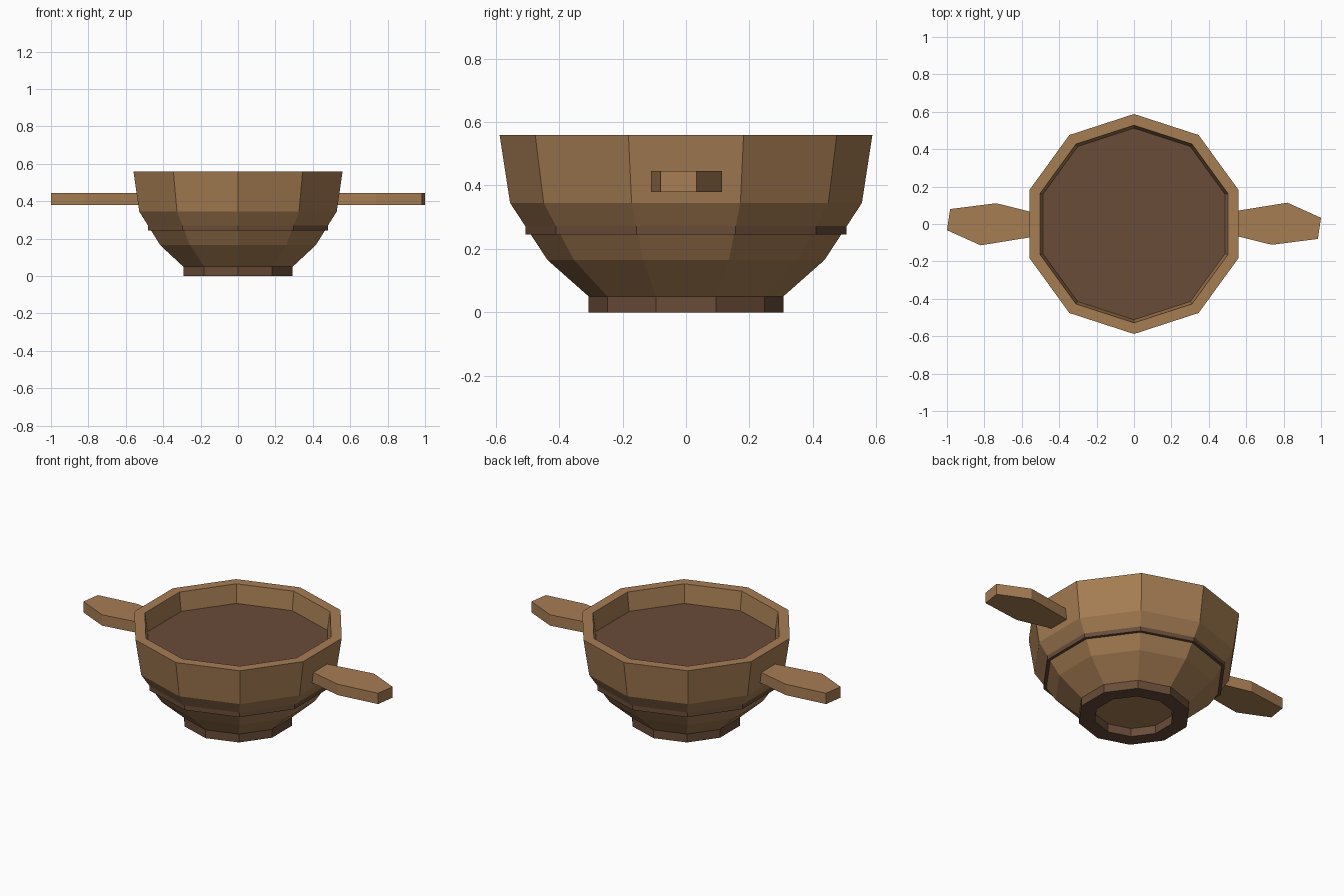
import bpy, math

if "Cube" in bpy.data.objects:
    bpy.data.objects.remove(bpy.data.objects["Cube"])

SIDES = 10


def material(name, srgb):
    m = bpy.data.materials.new(name)
    lin = [((c / 255 + 0.055) / 1.055) ** 2.4 for c in srgb]
    m.diffuse_color = (*lin, 1)
    m.use_nodes = True
    m.node_tree.nodes["Principled BSDF"].inputs["Base Color"].default_value = m.diffuse_color
    return m


WOOD = material("light wood", (166, 125, 83))
DARK = material("dark wood", (105, 76, 56))


def add(name, verts, faces, mat):
    me = bpy.data.meshes.new(name)
    me.from_pydata(verts, [], faces)
    me.materials.append(mat)
    ob = bpy.data.objects.new(name, me)
    bpy.context.collection.objects.link(ob)
    return ob


def lathe(name, profile, mat, closed=False):
    """Spin a (radius, z) profile into a ten-sided solid, points running bottom to top outside."""
    verts, faces = [], []
    for r, z in profile:
        for k in range(SIDES):
            a = math.radians(90 + 360 * k / SIDES)
            verts.append((r * math.cos(a), r * math.sin(a), z))
    n = len(profile)
    for i in range(n if closed else n - 1):
        j = (i + 1) % n
        for k in range(SIDES):
            q = (k + 1) % SIDES
            faces.append((i * SIDES + k, i * SIDES + q, j * SIDES + q, j * SIDES + k))
    if not closed:
        faces.append(tuple(reversed(range(SIDES))))
        faces.append(tuple(range((n - 1) * SIDES, n * SIDES)))
    return add(name, verts, faces, mat)


# Bowl: outer wall, flat rim, sloping inner wall and inside floor
lathe("bowl", [(0.307, 0.05), (0.437, 0.165), (0.555, 0.345), (0.588, 0.56),
               (0.528, 0.56), (0.505, 0.40)], WOOD)

# Dark contents filling the bowl
lathe("contents", [(0.50, 0.39), (0.513, 0.45)], DARK)

# Thin band round the belly
lathe("band", [(0.47, 0.245), (0.507, 0.245), (0.507, 0.273), (0.47, 0.273)], DARK, True)

# Open foot ring
lathe("foot_ring", [(0.218, 0.0), (0.307, 0.0), (0.307, 0.05), (0.218, 0.05)], DARK, True)

# Paddle handles, one turned half a circle from the other
OUTLINE = [(0.53, -0.06), (0.737, -0.111), (0.983, -0.08),
           (1.0, 0.033), (0.82, 0.114), (0.53, 0.067)]
for name, s in (("right_handle", 1), ("left_handle", -1)):
    n = len(OUTLINE)
    verts = [(s * x, s * y, z) for z in (0.38, 0.445) for x, y in OUTLINE]
    faces = [tuple(reversed(range(n))), tuple(range(n, 2 * n))]
    faces += [(i, (i + 1) % n, n + (i + 1) % n, n + i) for i in range(n)]
    add(name, verts, faces, WOOD)
